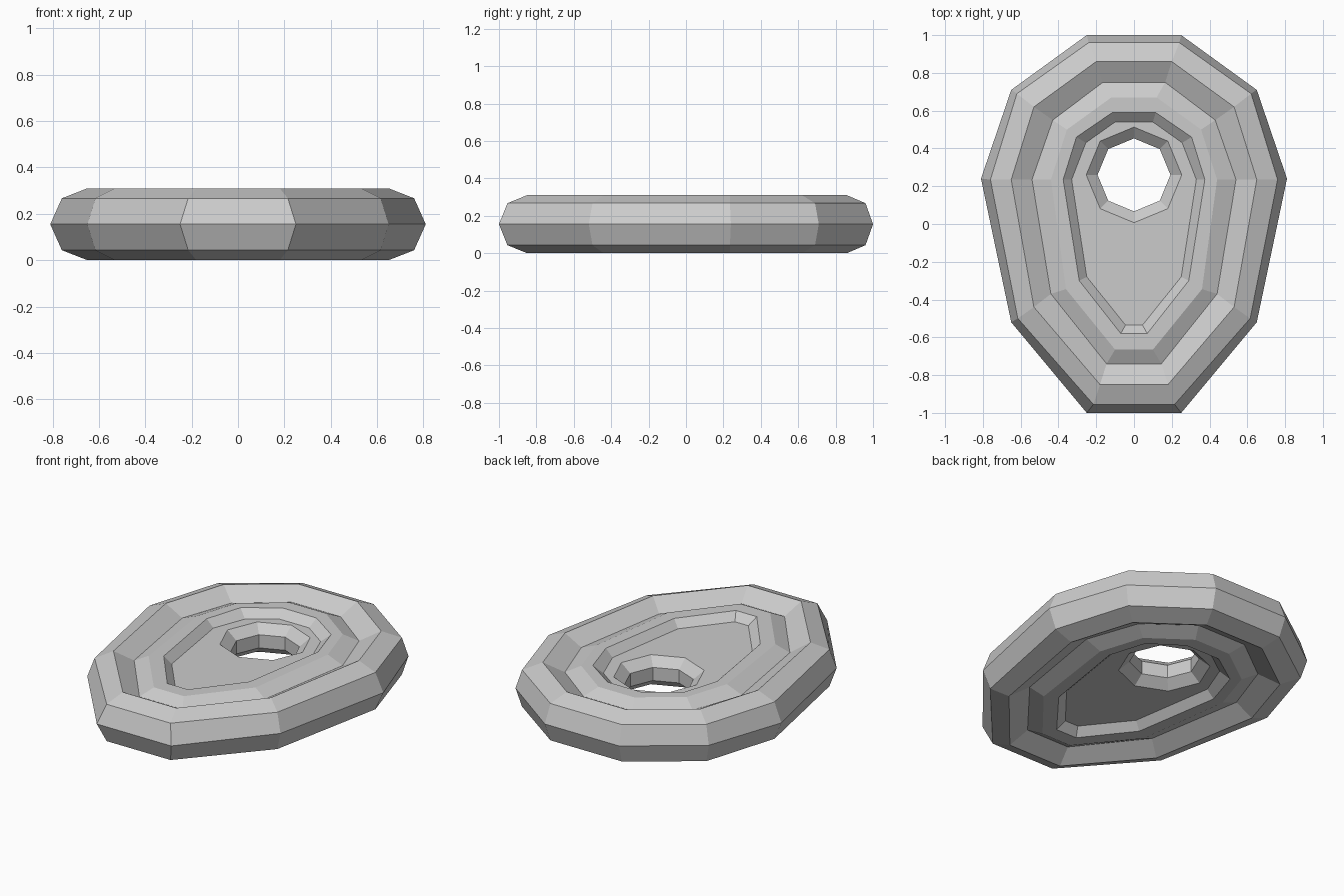
import bpy
import bmesh
import math

cube = bpy.data.objects.get("Cube")
if cube:
    bpy.data.objects.remove(cube)

MID = 0.155

grey = bpy.data.materials.new("light_grey")
grey.use_nodes = True
colour = (0.6, 0.6, 0.6, 1)
grey.diffuse_color = colour
grey.node_tree.nodes["Principled BSDF"].inputs["Base Color"].default_value = colour

# Right half of each ten-sided ring, from the rim inward: height, then back to front
RINGS = [
    (0.155, [(.25, 1), (.65, .71), (.81, .24), (.65, -.52), (.25, -1)]),
    (0.267, [(.24, .96), (.62, .69), (.76, .235), (.615, -.5), (.215, -.955)]),
    (0.31, [(.2, .86), (.53, .62), (.65, .235), (.53, -.44), (.18, -.85)]),
    (0.25, [(.165, .75), (.43, .55), (.54, .235), (.44, -.37), (.145, -.74)]),
    (0.29, [(.12, .67), (.355, .5), (.44, .235), (.36, -.345), (.1, -.665)]),
    (0.29, [(.115, .59), (.305, .46), (.375, .235), (.29, -.3), (.07, -.58)]),
    (0.245, [(.1, .54), (.255, .43), (.33, .235), (.25, -.28), (.045, -.535)]),
]


def add_loop(bm, points, z):
    verts = [bm.verts.new((x, y, z)) for x, y in points]
    edges = [bm.edges.new((v, verts[(i + 1) % len(verts)])) for i, v in enumerate(verts)]
    return verts, edges


def skin(bm, a, b):
    n = len(a)
    for i in range(n):
        j = (i + 1) % n
        bm.faces.new((a[i], a[j], b[j], b[i]))


def octagon(radius):
    return [(radius * math.sin(i * math.pi / 4), 0.26 + radius * math.cos(i * math.pi / 4))
            for i in range(8)]


bm = bmesh.new()

# Stepped rim and groove
loops = [add_loop(bm, half + [(-x, y) for x, y in reversed(half)], z) for z, half in RINGS]
for (a, _), (b, _) in zip(loops, loops[1:]):
    skin(bm, a, b)

# Eight-sided hole with a bevelled edge and straight wall
hole = [add_loop(bm, octagon(r), z) for r, z in ((.253, .245), (.193, .195), (.193, MID))]
for (a, _), (b, _) in zip(hole, hole[1:]):
    skin(bm, a, b)

# Sunken flat floor between the rim and the hole
bmesh.ops.triangle_fill(bm, use_beauty=True, edges=loops[-1][1] + hole[0][1], normal=(0, 0, 1))

# Mirrored underside
copy = bmesh.ops.duplicate(bm, geom=bm.verts[:] + bm.edges[:] + bm.faces[:])["geom"]
for v in copy:
    if isinstance(v, bmesh.types.BMVert):
        v.co.z = 2 * MID - v.co.z
bmesh.ops.remove_doubles(bm, verts=bm.verts[:], dist=0.0005)
bmesh.ops.recalc_face_normals(bm, faces=bm.faces[:])

mesh = bpy.data.meshes.new("grooved_disc")
bm.to_mesh(mesh)
bm.free()
mesh.materials.append(grey)
disc = bpy.data.objects.new("grooved_disc", mesh)
bpy.context.collection.objects.link(disc)
